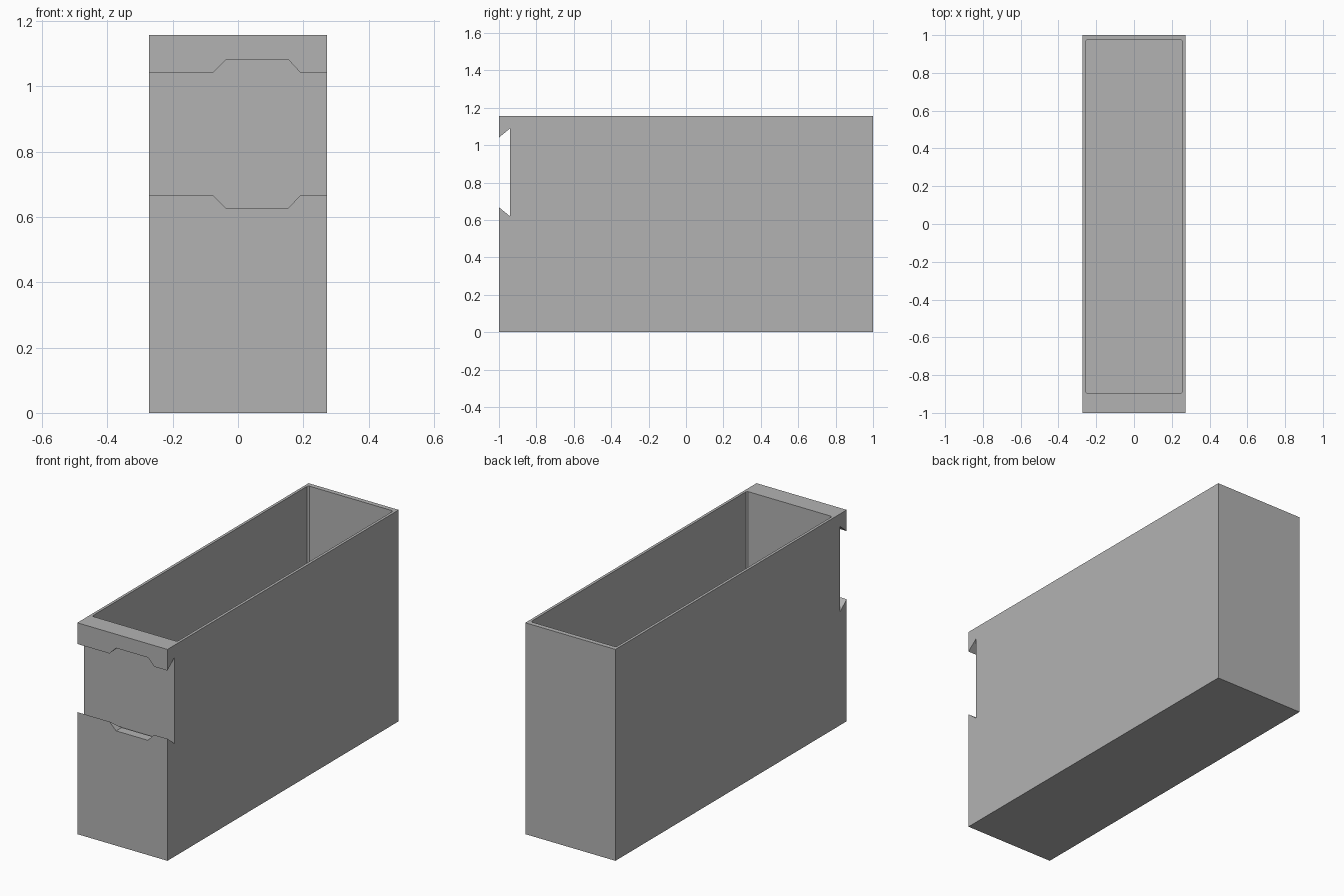
import bpy, bmesh
from mathutils import Vector

if "Cube" in bpy.data.objects:
    bpy.data.objects.remove(bpy.data.objects["Cube"])

grey = bpy.data.materials.new("plain grey")
grey.diffuse_color = (0.45, 0.45, 0.45, 1)
grey.use_nodes = True
grey.node_tree.nodes["Principled BSDF"].inputs["Base Color"].default_value = grey.diffuse_color


def prism(name, points, offset):
    """Extrude a closed outline of 3D points along an offset."""
    bm = bmesh.new()
    face = bm.faces.new([bm.verts.new(p) for p in points])
    ext = bmesh.ops.extrude_face_region(bm, geom=[face], use_keep_orig=True)
    verts = [g for g in ext["geom"] if isinstance(g, bmesh.types.BMVert)]
    bmesh.ops.translate(bm, vec=Vector(offset), verts=verts)
    bmesh.ops.recalc_face_normals(bm, faces=bm.faces)
    mesh = bpy.data.meshes.new(name)
    bm.to_mesh(mesh)
    bm.free()
    mesh.materials.append(grey)
    obj = bpy.data.objects.new(name, mesh)
    bpy.context.collection.objects.link(obj)
    return obj


W, H = 0.273, 1.157

# Outer body: side profile with a dovetail slot in the front, run across x
side = [(-1, 0), (1, 0), (1, H), (-1, H),
        (-1, 1.041), (-0.94, 1.09), (-0.94, 0.619), (-1, 0.668)]
bin_body = prism("bin_body", [(-W, y, z) for y, z in side], (2 * W, 0, 0))

# Widened mouth of the slot
mouth = [(-0.078, 0.668), (-0.038, 0.628), (0.155, 0.628), (0.192, 0.668),
         (0.192, 1.041), (0.155, 1.081), (-0.038, 1.081), (-0.078, 1.041)]
mouth_cutter = prism("mouth_cutter", [(x, -1.05, z) for x, z in mouth], (0, 0.1099, 0))

# Open inner compartment with slightly eased corners
x0, x1, y0, y1, r, floor = -0.258, 0.258, -0.895, 0.974, 0.008, 0.025
plan = [(x0 + r, y0), (x1 - r, y0), (x1, y0 + r), (x1, y1 - r),
        (x1 - r, y1), (x0 + r, y1), (x0, y1 - r), (x0, y0 + r)]
compartment_cutter = prism("compartment_cutter", [(x, y, floor) for x, y in plan], (0, 0, 1.3))

for cutter in (mouth_cutter, compartment_cutter):
    cutter.hide_render = True
    cutter.hide_set(True)
    mod = bin_body.modifiers.new(cutter.name, "BOOLEAN")
    mod.operation = "DIFFERENCE"
    mod.solver = "EXACT"
    mod.object = cutter
